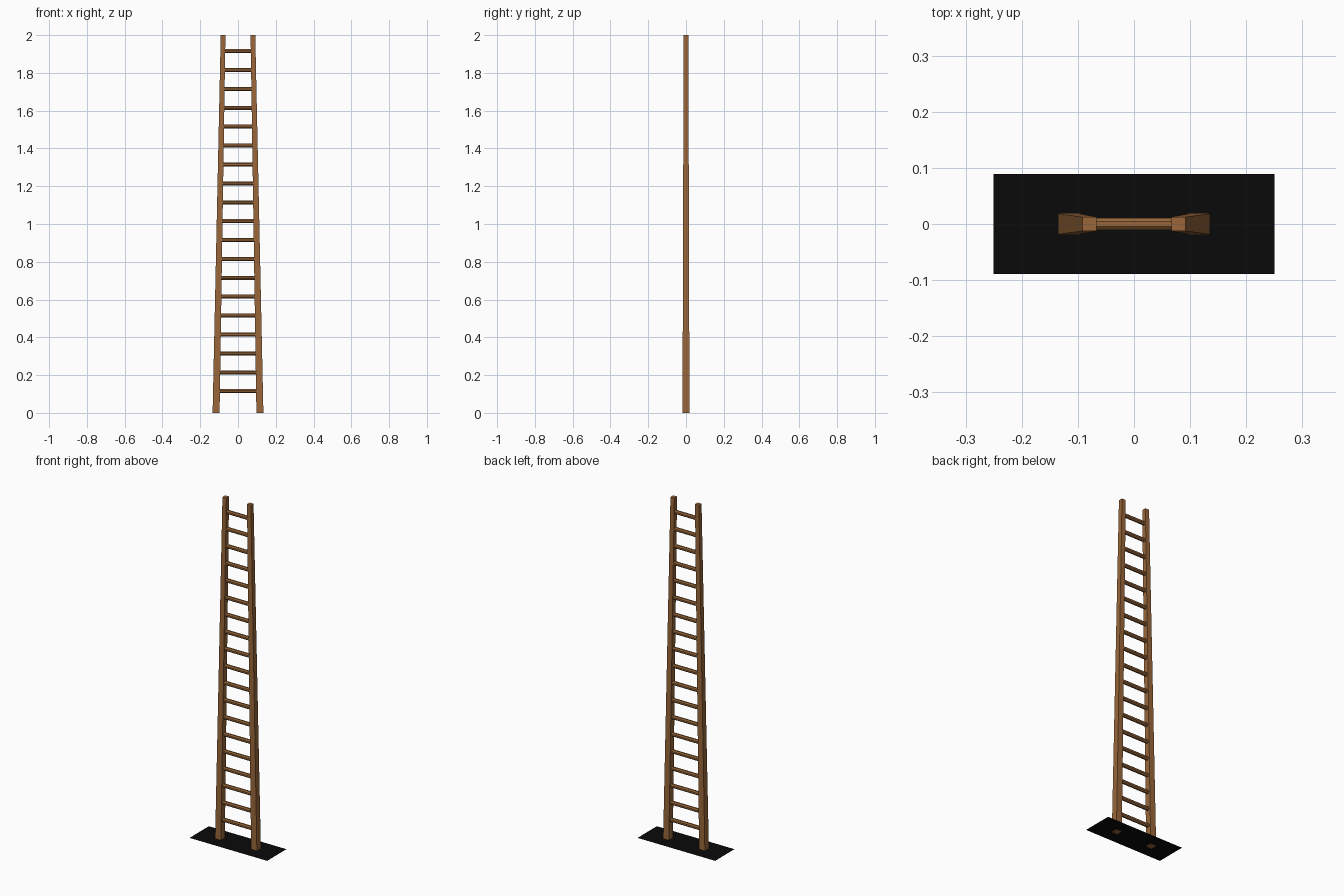
import bpy, bmesh, math
from mathutils import Matrix

if "Cube" in bpy.data.objects:
    bpy.data.objects.remove(bpy.data.objects["Cube"])


def material(name, rgb):
    m = bpy.data.materials.new(name)
    m.diffuse_color = (*rgb, 1)
    m.use_nodes = True
    m.node_tree.nodes["Principled BSDF"].inputs["Base Color"].default_value = m.diffuse_color
    return m


def add_object(name, bm, mat):
    bmesh.ops.recalc_face_normals(bm, faces=bm.faces)
    me = bpy.data.meshes.new(name)
    bm.to_mesh(me)
    bm.free()
    me.materials.append(mat)
    ob = bpy.data.objects.new(name, me)
    bpy.context.collection.objects.link(ob)
    return ob


wood = material("brown wood", (0.32, 0.135, 0.042))
black = material("black", (0.003, 0.003, 0.003))


# Side rails: tapered square posts leaning inwards
def rail(name, side):
    bm = bmesh.new()
    bmesh.ops.create_cube(bm, size=1)
    for v in bm.verts:
        top = v.co.z > 0
        centre, half_x, half_y = (0.079, 0.0125, 0.0125) if top else (0.116, 0.0185, 0.0185)
        v.co.x = side * centre + math.copysign(half_x, v.co.x)
        v.co.y = math.copysign(half_y, v.co.y)
        v.co.z = 2.0 if top else 0.0
    add_object(name, bm, wood)


rail("left_rail", -1)
rail("right_rail", 1)

# Rungs: low-poly rods ending inside the rails
for i in range(19):
    z = 0.115 + 0.1 * i
    reach = 0.116 - 0.037 * z / 2
    bm = bmesh.new()
    bmesh.ops.create_cone(bm, cap_ends=True, segments=8, radius1=0.0115, radius2=0.0115,
                          depth=2 * reach,
                          matrix=Matrix.Translation((0, 0, z)) @ Matrix.Rotation(math.pi / 2, 4, 'Y')
                          @ Matrix.Rotation(math.pi / 8, 4, 'Z'))
    add_object(f"rung_{i + 1}", bm, wood)

# Flat black base sheet just above the rail feet
bm = bmesh.new()
bmesh.ops.create_grid(bm, x_segments=1, y_segments=1, size=1,
                      matrix=Matrix.Translation((0, 0, 0.0008)) @ Matrix.Diagonal((0.25, 0.089, 1, 1)))
add_object("base_sheet", bm, black)
